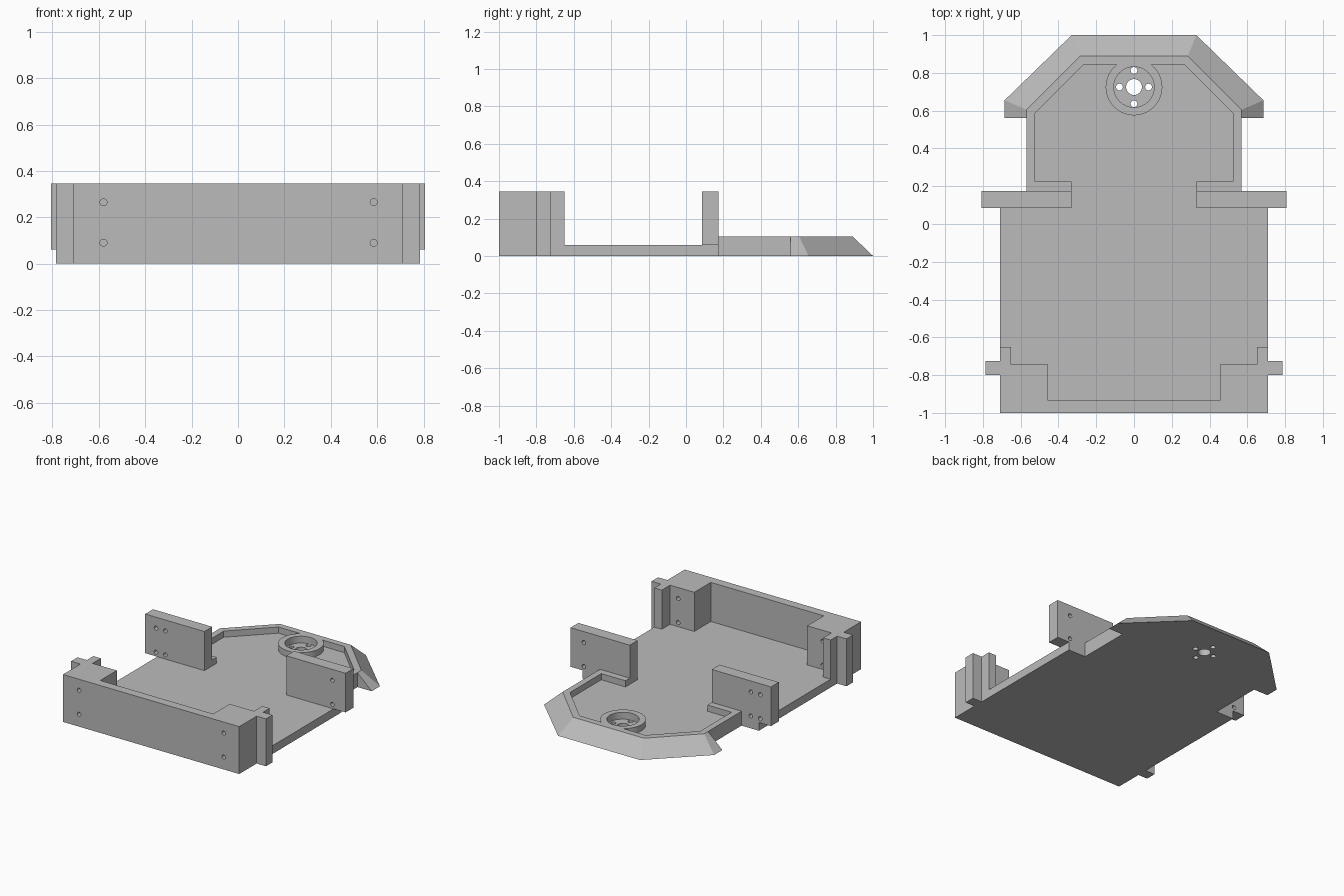
import bpy, bmesh, math
from mathutils import Vector

cube = bpy.data.objects.get("Cube")
if cube:
    bpy.data.objects.remove(cube, do_unlink=True)

grey = bpy.data.materials.new("plain grey")
grey.use_nodes = True
colour = (0.5, 0.5, 0.5, 1)
grey.diffuse_color = colour
grey.node_tree.nodes["Principled BSDF"].inputs["Base Color"].default_value = colour


def finish(name, bm):
    bmesh.ops.recalc_face_normals(bm, faces=bm.faces)
    mesh = bpy.data.meshes.new(name)
    bm.to_mesh(mesh)
    bm.free()
    mesh.materials.append(grey)
    obj = bpy.data.objects.new(name, mesh)
    bpy.context.collection.objects.link(obj)
    return obj


def prism(name, outline, low, high):
    """Extrude a plan outline from height low to height high."""
    bm = bmesh.new()
    face = bm.faces.new([bm.verts.new((x, y, low)) for x, y in outline])
    new = bmesh.ops.extrude_face_region(bm, geom=[face])["geom"]
    bmesh.ops.translate(bm, vec=(0, 0, high - low),
                        verts=[v for v in new if isinstance(v, bmesh.types.BMVert)])
    return finish(name, bm)


def mirrored(half):
    """Close a right-hand half outline with its mirror image."""
    return half + [(-x, y) for x, y in reversed(half)]


def circle(cx, cy, r, n=32):
    return [(cx + r * math.cos(math.tau * i / n), cy + r * math.sin(math.tau * i / n))
            for i in range(n)]


def cut(obj, cutter):
    mod = obj.modifiers.new("cut", "BOOLEAN")
    mod.operation = "DIFFERENCE"
    mod.solver = "EXACT"
    mod.object = cutter
    bpy.context.view_layer.objects.active = obj
    bpy.ops.object.modifier_apply(modifier=mod.name)
    bpy.data.objects.remove(cutter, do_unlink=True)


def bolt_hole(obj, x, y, z, length=0.8):
    """Drill a round hole along y."""
    drill = prism("drill", circle(0, 0, 0.015, 16), -length / 2, length / 2)
    drill.rotation_euler.x = math.pi / 2
    drill.location = (x, y, z)
    bpy.context.view_layer.update()
    cut(obj, drill)


FLOOR, RIM, TOP = 0.06, 0.105, 0.345
HOLE_HEIGHTS = (0.09, 0.265)
HUB_Y = 0.725

# Base tray: full plan, with the interior milled down to floor level
step = [(0.455, -0.935), (0.455, -0.745), (0.65, -0.745), (0.65, -0.65), (0.71, -0.65)]
nose = [(0.57, 0.605), (0.285, 0.89)]
tray = prism("base_tray", mirrored(step + [(0.71, 0.175), (0.57, 0.175)] + nose), 0, RIM)

# Pocket outline wraps round the hub, leaving it standing at rim height
hub_r = 0.15
start = math.asin((0.845 - HUB_Y) / hub_r)
arc = [(hub_r * math.cos(a), HUB_Y + hub_r * math.sin(a))
       for a in (start - (start + math.pi / 2) * i / 16 for i in range(16))]
pocket = [(0.9, -1.2), (0.9, 0.175), (0.33, 0.175), (0.33, 0.225), (0.525, 0.225),
          (0.525, 0.585), (0.265, 0.845)] + arc
outline = pocket + [(0, HUB_Y - hub_r)] + [(-x, y) for x, y in reversed(pocket)]
cut(tray, prism("pocket", outline, FLOOR, 0.3))

# Hub recess, axle hole and four screw holes
cut(tray, prism("recess", circle(0, HUB_Y, 0.107, 48), FLOOR - 0.005, 0.3))
cut(tray, prism("axle", circle(0, HUB_Y, 0.042), -0.1, 0.3))
for dx, dy in ((1, 0), (-1, 0), (0, 1), (0, -1)):
    cut(tray, prism("screw", circle(dx * 0.077, HUB_Y + dy * 0.088, 0.018, 16), -0.1, 0.3))

# Front wall with corner blocks and side tabs
wall = [(0.71, -1), (0.71, -0.8), (0.785, -0.8), (0.785, -0.725), (0.71, -0.725)]
front_wall = prism("front_wall", mirrored(wall + step[::-1]), 0, TOP)
for x in (-0.58, 0.585):
    for z in HOLE_HEIGHTS:
        bolt_hole(front_wall, x, -0.9, z)

# Upright side panels; the right one has a second column of holes
for name, side, columns in (("left_panel", 1, (0.7,)), ("right_panel", -1, (0.645, 0.72))):
    panel = prism(name, [(side * x, y) for x, y in
                         ((0.33, 0.085), (0.807, 0.085), (0.807, 0.175), (0.33, 0.175))],
                  FLOOR, TOP)
    for x in columns:
        for z in HOLE_HEIGHTS:
            bolt_hole(panel, side * x, 0.13, z)

# Sloped skirt round the nose: triangular sections lofted along the rim
inner = mirrored([(0.57, 0.56)] + nose)
outer = mirrored([(0.685, 0.56), (0.685, 0.655), (0.33, 1.0)])
bm = bmesh.new()
sections = [[bm.verts.new(Vector(p)) for p in ((*i, 0), (*i, RIM), (*o, 0))]
            for i, o in zip(inner, outer)]
for a, b in zip(sections, sections[1:]):
    for k in range(3):
        m = (k + 1) % 3
        bm.faces.new((a[k], a[m], b[m], b[k]))
bm.faces.new(sections[0])
bm.faces.new(sections[-1])
skirt = finish("nose_skirt", bm)
